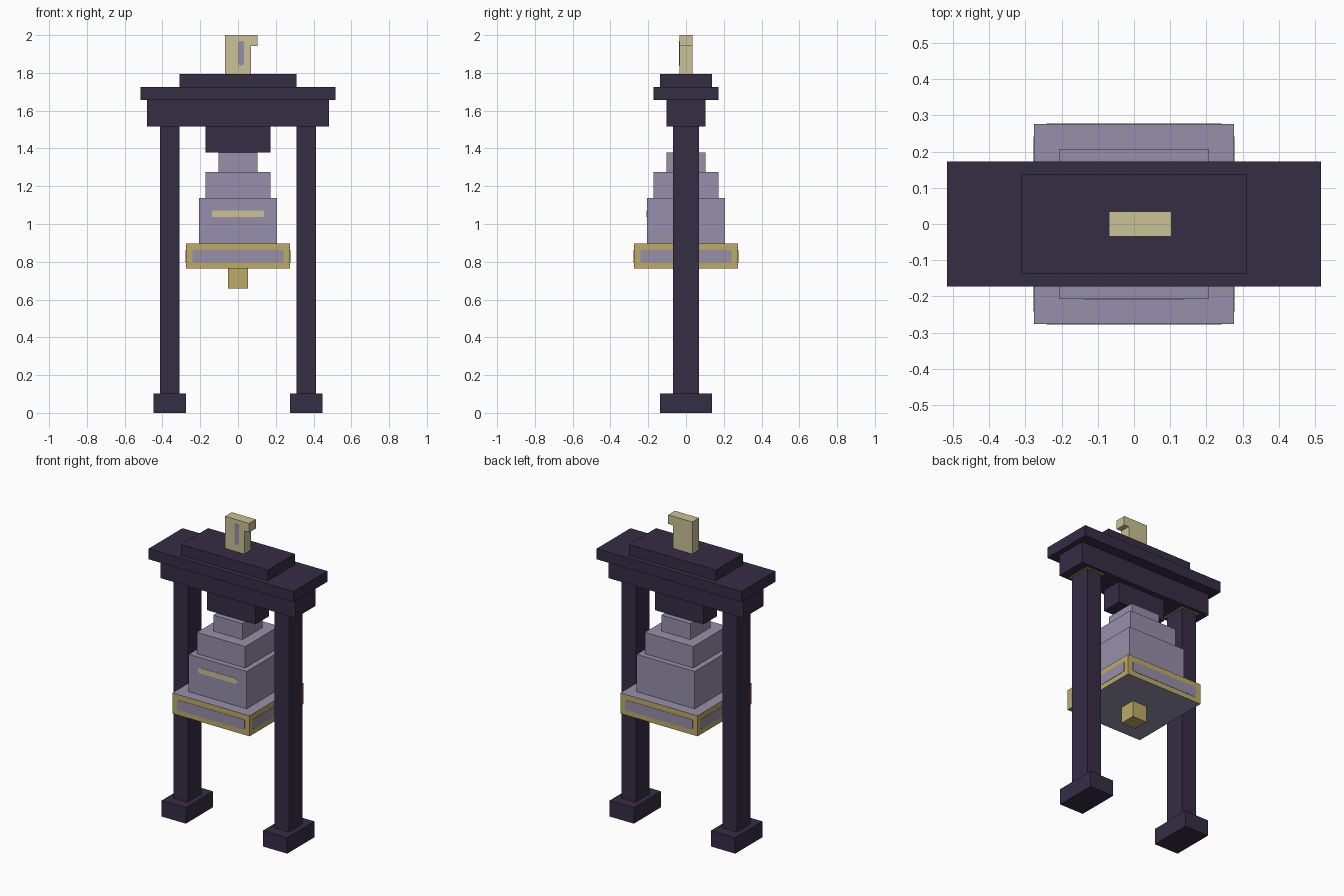
import bpy, bmesh, math
from mathutils import Matrix

if "Cube" in bpy.data.objects:
    bpy.data.objects.remove(bpy.data.objects["Cube"])

U = 2 / 58  # modelling unit


def material(name, rgb):
    m = bpy.data.materials.new(name)
    m.diffuse_color = (*rgb, 1)
    m.use_nodes = True
    m.node_tree.nodes["Principled BSDF"].inputs["Base Color"].default_value = m.diffuse_color
    return m


DARK = material("dark wood", (0.036, 0.026, 0.060))
LILAC = material("lilac metal", (0.305, 0.279, 0.402))
GOLD = material("gold", (0.515, 0.402, 0.133))
CREAM = material("cream", (0.591, 0.539, 0.305))


def prism(name, points, y0, y1, mat, turn=0):
    """Extrude an x-z outline from y0 to y1, then turn it about z."""
    bm = bmesh.new()
    face = bm.faces.new([bm.verts.new((x, y0, z)) for x, z in points])
    ext = bmesh.ops.extrude_face_region(bm, geom=[face])["geom"]
    bmesh.ops.translate(bm, vec=(0, y1 - y0, 0),
                        verts=[v for v in ext if isinstance(v, bmesh.types.BMVert)])
    bmesh.ops.recalc_face_normals(bm, faces=bm.faces)
    bm.transform(Matrix.Rotation(turn, 4, "Z"))
    mesh = bpy.data.meshes.new(name)
    bm.to_mesh(mesh)
    bm.free()
    mesh.materials.append(mat)
    ob = bpy.data.objects.new(name, mesh)
    bpy.context.collection.objects.link(ob)
    return ob


def box(name, hx, hy, z0, z1, mat, cx=0):
    pts = [(cx - hx, z0), (cx + hx, z0), (cx + hx, z1), (cx - hx, z1)]
    return prism(name, pts, -hy, hy, mat)


def plate(name, x0, x1, z0, z1, y, mat, c=0.008, turn=0):
    """Thin inlay with clipped corners lying on the plane y = -y."""
    pts = [(x0 + c, z0), (x1 - c, z0), (x1, z0 + c), (x1, z1 - c),
           (x1 - c, z1), (x0 + c, z1), (x0, z1 - c), (x0, z0 + c)]
    return prism(name, pts, -y - 0.002, -y + 0.002, mat, turn)


# Posts and feet, with gold collars under the beam
for side, s in (("left", -1), ("right", 1)):
    cx = s * 10.5 * U
    box(f"{side}_foot", 2.5 * U, 4 * U, 0, 3 * U, DARK, cx)
    box(f"{side}_post", 1.5 * U, 2 * U, 3 * U, 44 * U, DARK, cx)
    box(f"{side}_collar", 1.9 * U, 2.4 * U, 44 * U - 0.002, 44 * U, GOLD, cx)

# Roof
box("beam", 14 * U, 3 * U, 44 * U, 48 * U, DARK)
box("roof_slab", 15 * U, 5 * U, 48 * U, 50 * U, DARK)
box("roof_cap", 9 * U, 4 * U, 50 * U, 52 * U, DARK)
box("hanger_block", 5 * U, 2 * U, 40 * U, 44 * U, DARK)

# Finial with an overhang at the right
hook = [(-2, 52), (2, 52), (2, 56.3), (3, 56.3), (3, 58), (-2, 58)]
prism("finial", [(x * U, z * U) for x, z in hook], -U, U, CREAM)
plate("finial_inlay", 0, 0.031, 1.84, 1.97, U, LILAC)

# Stepped bell
box("bell_neck", 3 * U, 3 * U, 37 * U, 40 * U, LILAC)
box("bell_shoulder", 5 * U, 5 * U, 33 * U, 37 * U, LILAC)
box("bell_body", 6 * U, 6 * U, 26 * U, 33 * U, LILAC)
plate("bell_stripe", -4 * U, 4 * U, 1.037, 1.072, 6 * U, CREAM)

# Rim: gold sides, lilac top and underside
rim = box("bell_rim", 8 * U, 8 * U, 22.15 * U, 26 * U, LILAC)
rim.data.materials.append(GOLD)
for p in rim.data.polygons:
    p.material_index = 0 if abs(p.normal.z) > 0.5 else 1
for i in range(4):
    plate(f"rim_panel_{i + 1}", -7 * U, 7 * U, 0.796, 0.862, 8 * U, LILAC,
          turn=i * math.pi / 2)

# Clapper
box("clapper", 1.5 * U, 1.5 * U, 19.1 * U, 22.15 * U, GOLD)
